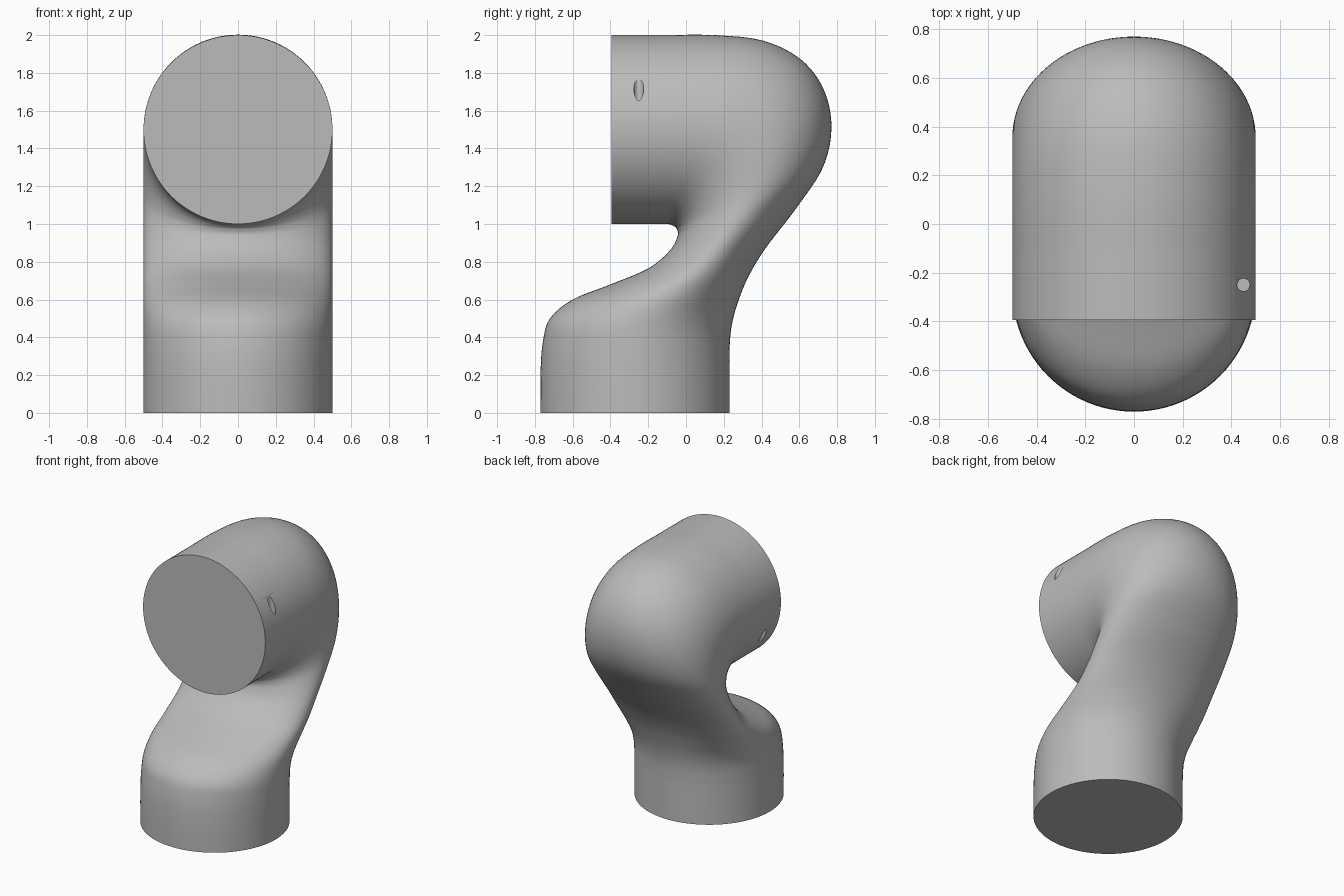
import bpy, bmesh, math
from mathutils import Vector

cube = bpy.data.objects.get("Cube")
if cube:
    bpy.data.objects.remove(cube)

grey = bpy.data.materials.new("plain grey")
grey.use_nodes = True
colour = (0.5, 0.5, 0.5, 1)
grey.diffuse_color = colour
grey.node_tree.nodes["Principled BSDF"].inputs["Base Color"].default_value = colour

RADIUS, SIDES, STEPS = 0.5, 96, 6


def make_object(name, bm):
    bmesh.ops.recalc_face_normals(bm, faces=bm.faces)
    mesh = bpy.data.meshes.new(name)
    bm.to_mesh(mesh)
    bm.free()
    mesh.materials.append(grey)
    obj = bpy.data.objects.new(name, mesh)
    bpy.context.collection.objects.link(obj)
    return obj


def activate(obj):
    bpy.ops.object.select_all(action="DESELECT")
    obj.select_set(True)
    bpy.context.view_layer.objects.active = obj


def smooth(obj):
    activate(obj)
    bpy.ops.object.shade_smooth_by_angle(angle=math.radians(35))


def loft(name, sections):
    """Skin elliptical sections, each spanning an inner and an outer (y, z) point."""
    bm = bmesh.new()
    rings = []
    for inner, outer in sections:
        mid, half = (inner + outer) / 2, (inner - outer) / 2
        ring = []
        for i in range(SIDES):
            a = math.tau * i / SIDES
            p = mid + half * math.cos(a)
            ring.append(bm.verts.new((RADIUS * math.sin(a), p.x, p.y)))
        rings.append(ring)
    for low, high in zip(rings, rings[1:]):
        for i in range(SIDES):
            j = (i + 1) % SIDES
            bm.faces.new((low[i], low[j], high[j], high[i]))
    bm.faces.new(rings[0])
    bm.faces.new(rings[-1])
    return make_object(name, bm)


def spline(a, b, c, d, t):
    return (b * 2 + (c - a) * t + (a * 2 - b * 5 + c * 4 - d) * t ** 2
            + (b * 3 - a - c * 3 + d) * t ** 3) / 2


# Swan-neck housing: inner and outer profile points, bottom to mouth
profile = [
    (-.77, 0, .23, 0), (-.77, .22, .23, .2), (-.757, .38, .23, .31),
    (-.72, .5, .235, .41), (-.6, .6, .25, .5), (-.4, .68, .28, .6),
    (-.2, .765, .33, .72), (-.085, .86, .42, .87), (-.045, .935, .585, 1.085),
    (-.047, .97, .725, 1.3), (-.06, .986, .77, 1.51), (-.072, .993, .73, 1.71),
    (-.083, .997, .61, 1.87), (-.093, .999, .41, 1.97), (-.102, 1, .15, 2),
    (-.11, 1, -.11, 2),
]
pairs = [(Vector(p[:2]), Vector(p[2:])) for p in profile]
padded = [pairs[0]] + pairs + [pairs[-1]]
sections = []
for k in range(len(pairs) - 1):
    for s in range(STEPS):
        sections.append(tuple(
            spline(*(padded[k + n][side] for n in range(4)), s / STEPS)
            for side in (0, 1)))
sections.append(pairs[-1])
smooth(loft("arm_housing", sections))

# Round end cap on the mouth
cap = loft("end_cap", [(Vector((y, 1)), Vector((y, 2))) for y in (-.11, -.395)])

# Two small blind holes drilled on opposite sides of the cap
for side in (1, -1):
    bm = bmesh.new()
    bmesh.ops.create_cone(bm, cap_ends=True, segments=32, radius1=.026,
                          radius2=.026, depth=.3)
    bmesh.ops.translate(bm, verts=bm.verts, vec=(.45 * side, -.25, 1.5 + .28 * side))
    drill = make_object("hole_cutter", bm)
    drill.hide_render = True
    activate(cap)
    mod = cap.modifiers.new("hole", "BOOLEAN")
    mod.operation, mod.solver, mod.object = "DIFFERENCE", "EXACT", drill
    bpy.ops.object.modifier_apply(modifier=mod.name)
    bpy.data.objects.remove(drill)
smooth(cap)
